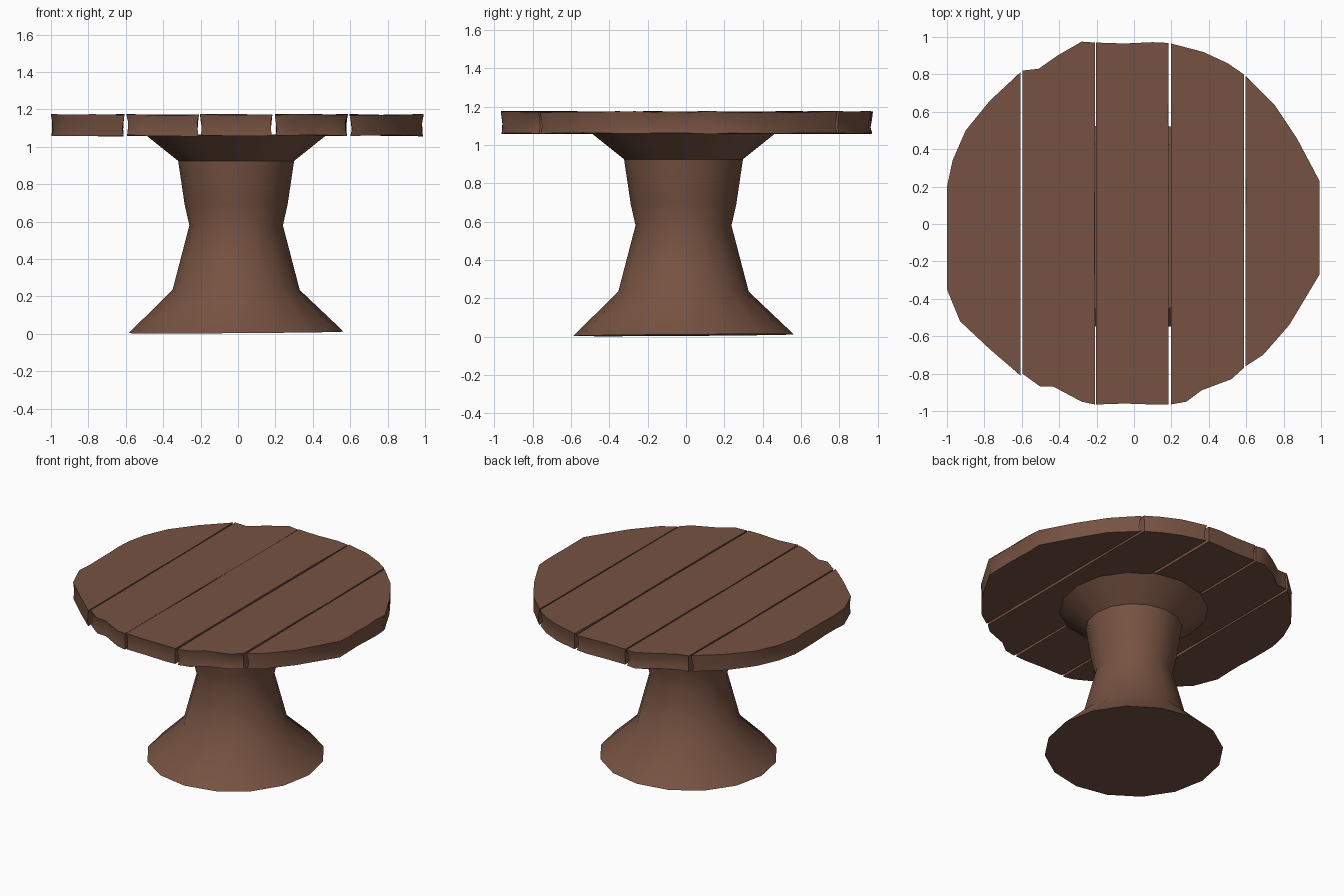
import bpy, bmesh, math, random

if "Cube" in bpy.data.objects:
    bpy.data.objects.remove(bpy.data.objects["Cube"])
random.seed(4)

wood = bpy.data.materials.new("brown wood")
wood.diffuse_color = (0.18, 0.085, 0.054, 1)
wood.use_nodes = True
wood.node_tree.nodes["Principled BSDF"].inputs["Base Color"].default_value = wood.diffuse_color


def finish(name, bm):
    bmesh.ops.recalc_face_normals(bm, faces=bm.faces)
    me = bpy.data.meshes.new(name)
    bm.to_mesh(me)
    bm.free()
    me.materials.append(wood)
    ob = bpy.data.objects.new(name, me)
    bpy.context.collection.objects.link(ob)
    return ob


def skin(bm, rings, cap_smooth=False):
    """Bridge rings of vertices and close both ends."""
    n = len(rings[0])
    for a, b in zip(rings, rings[1:]):
        for i in range(n):
            j = (i + 1) % n
            bm.faces.new((a[i], a[j], b[j], b[i])).smooth = True
    bm.faces.new(rings[0])
    bm.faces.new(rings[-1])


# Pedestal: turned column with flared foot and head
bm = bmesh.new()
rings = []
SIDES = 16
for r, z in [(0.575, 0.008), (0.34, 0.235), (0.25, 0.58),
             (0.275, 0.69), (0.31, 0.925), (0.485, 1.065)]:
    ring = []
    for i in range(SIDES):
        a = 2 * math.pi * i / SIDES
        x, y = r * math.cos(a) - 0.01, r * math.sin(a) - 0.013
        tilt = 0.007 * (x + y) if z < 0.1 else 0   # foot is cut slightly askew
        ring.append(bm.verts.new((x, y, z + tilt)))
    rings.append(ring)
skin(bm, rings)
finish("pedestal", bm)

# Planks: back edge and front edge, each from left to right
planks = [
    ([(-1, .2), (-.97, .34), (-.9, .5), (-.77, .66), (-.607, .81)],
     [(-1, -.35), (-.93, -.52), (-.77, -.67), (-.607, -.81)]),
    ([(-.597, .82), (-.51, .83), (-.41, .9), (-.28, .975), (-.209, .97)],
     [(-.597, -.8), (-.5, -.87), (-.43, -.87), (-.28, -.95), (-.209, -.965)]),
    ([(-.203, .97), (-.05, .965), (.1, .972), (.184, .968)],
     [(-.203, -.965), (-.05, -.96), (.1, -.965), (.184, -.965)]),
    ([(.197, .965), (.37, .92), (.5, .86), (.587, .8)],
     [(.197, -.965), (.28, -.95), (.36, -.89), (.52, -.83), (.587, -.77)]),
    ([(.597, .79), (.75, .64), (.87, .46), (.992, .23)],
     [(.597, -.76), (.69, -.7), (.83, -.54), (.992, -.27)]),
]


def between(p, q, n=5):
    """Extra points along a long plank side."""
    return [(p[0] + (q[0] - p[0]) * k / n, p[1] + (q[1] - p[1]) * k / n)
            for k in range(1, n)]


for k, (back, front) in enumerate(planks):
    outline = (front + between(front[-1], back[-1]) + back[::-1]
               + between(back[0], front[0]))
    cx = sum(p[0] for p in back + front) / len(back + front)
    bm = bmesh.new()
    rings = []
    # rough-hewn edge: slightly pinched and chipped between top and bottom
    for z, inset in [(1.06, .004), (1.09, .01), (1.135, .008), (1.172, 0)]:
        ring = []
        for x, y in outline:
            d = inset + (random.uniform(-.004, .004) if inset > .005 else 0)
            px = x - d * (1 if x > cx else -1) * min(1, abs(x - cx) / .19)
            py = y - d * y
            ring.append(bm.verts.new((px, py, z + random.uniform(-.004, .004))))
        rings.append(ring)
    skin(bm, rings)
    ob = finish("tabletop_plank_%d" % (k + 1), bm)

# Keep rims crisp and the sides soft
for ob in bpy.data.objects:
    ob.select_set(True)
    bpy.context.view_layer.objects.active = ob
bpy.ops.object.shade_smooth_by_angle(angle=math.radians(40))
